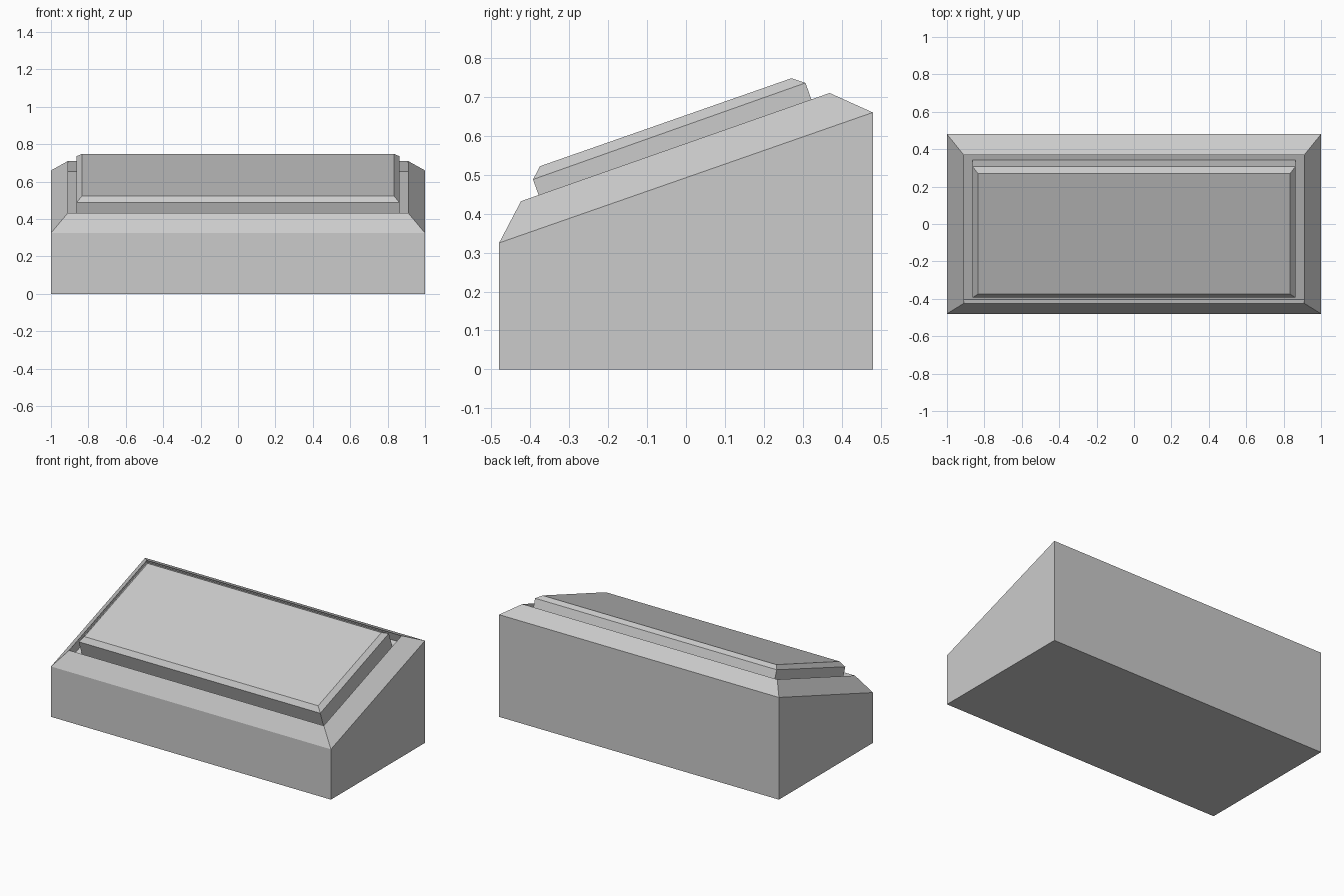
import bpy, bmesh

if "Cube" in bpy.data.objects:
    bpy.data.objects.remove(bpy.data.objects["Cube"])


def stacked_rings(name, rings):
    """Skin four-cornered sloped rings: (half width, front y, front z, back y, back z)."""
    bm = bmesh.new()
    loops = []
    for x, yf, zf, yb, zb in rings:
        corners = [(-x, yf, zf), (x, yf, zf), (x, yb, zb), (-x, yb, zb)]
        loops.append([bm.verts.new(c) for c in corners])
    for low, high in zip(loops, loops[1:]):
        for i in range(4):
            j = (i + 1) % 4
            bm.faces.new((low[i], low[j], high[j], high[i]))
    bm.faces.new(loops[0][::-1])
    bm.faces.new(loops[-1])
    bmesh.ops.recalc_face_normals(bm, faces=bm.faces)
    mesh = bpy.data.meshes.new(name)
    bm.to_mesh(mesh)
    bm.free()
    obj = bpy.data.objects.new(name, mesh)
    bpy.context.collection.objects.link(obj)
    return obj


# Wedge housing: base, sloped shoulder, bevelled rim, then recessed floor
stacked_rings("housing", [
    (1.0, -0.48, 0.0, 0.48, 0.0),
    (1.0, -0.48, 0.325, 0.48, 0.66),
    (0.91, -0.424, 0.432, 0.369, 0.71),
    (0.91, -0.405, 0.377, 0.388, 0.655),
])

# Raised panel standing in the recess, with a bevelled top edge
stacked_rings("panel", [
    (0.863, -0.355, 0.381, 0.345, 0.629),
    (0.863, -0.393, 0.488, 0.307, 0.736),
    (0.835, -0.375, 0.522, 0.271, 0.748),
])
